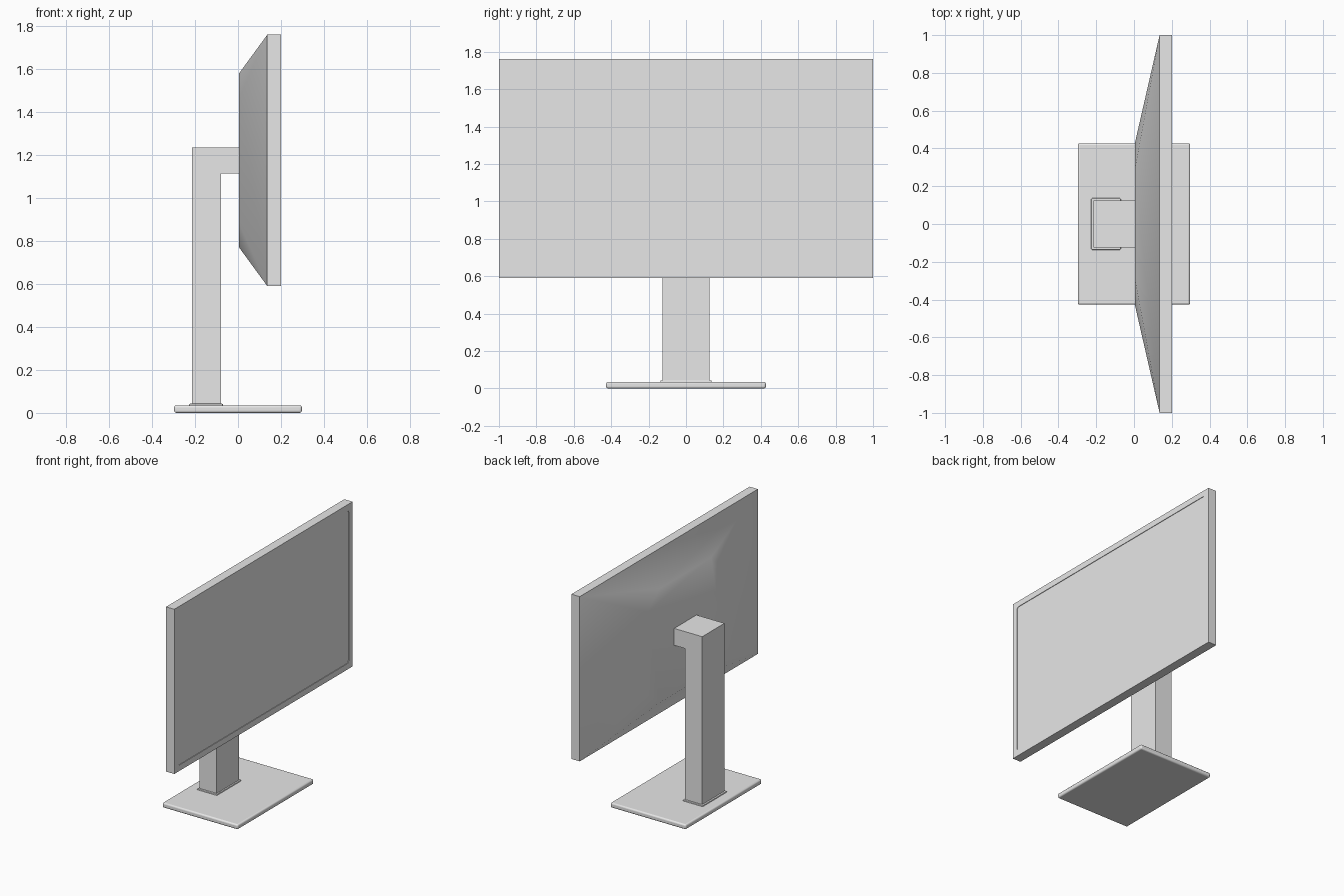
import bpy, bmesh, math
from mathutils import Vector

cube = bpy.data.objects.get("Cube")
if cube:
    bpy.data.objects.remove(cube, do_unlink=True)


def make_material(name, colour):
    mat = bpy.data.materials.new(name)
    mat.use_nodes = True
    mat.diffuse_color = colour
    mat.node_tree.nodes["Principled BSDF"].inputs["Base Color"].default_value = colour
    return mat


GREY = make_material("light grey", (0.8, 0.8, 0.8, 1))


def finish(name, bm):
    bmesh.ops.recalc_face_normals(bm, faces=bm.faces[:])
    mesh = bpy.data.meshes.new(name)
    bm.to_mesh(mesh)
    bm.free()
    mesh.materials.append(GREY)
    obj = bpy.data.objects.new(name, mesh)
    bpy.context.collection.objects.link(obj)
    return obj


def box(name, low, high):
    low, high = Vector(low), Vector(high)
    bm = bmesh.new()
    bmesh.ops.create_cube(bm, size=1)
    bmesh.ops.scale(bm, vec=high - low, verts=bm.verts[:])
    bmesh.ops.translate(bm, vec=(low + high) / 2, verts=bm.verts[:])
    return finish(name, bm)


def bevel(obj, width, segments):
    mod = obj.modifiers.new("rounded edges", "BEVEL")
    mod.width = width
    mod.segments = segments


def smooth(obj, degrees):
    bpy.ops.object.select_all(action="DESELECT")
    obj.select_set(True)
    bpy.context.view_layer.objects.active = obj
    bpy.ops.object.shade_smooth_by_angle(angle=math.radians(degrees))


# Shared dimensions
BOTTOM, TOP = 0.59, 1.76
MID = (BOTTOM + TOP) / 2
BACK, FRONT = 0.135, 0.20
SHELL_X = 0.005
HALF_WIDTH = 0.125

# Base plate, foot collar and lower column
base = box("base_plate", (-0.297, -0.427, 0), (0.297, 0.427, 0.035))
bevel(base, 0.01, 3)
smooth(base, 40)
collar = box("foot_collar", (-0.227, -0.137, 0.03), (-0.07, 0.137, 0.043))
bevel(collar, 0.005, 2)
box("lower_column", (-0.215, -HALF_WIDTH, 0.035), (-0.08, HALF_WIDTH, 0.72))

# Upper column bending forward to carry the display
profile = [(-0.215, 0.72), (-0.08, 0.72), (-0.08, 1.115),
           (SHELL_X, 1.115), (SHELL_X, 1.235), (-0.215, 1.235)]
bm = bmesh.new()
side = bm.faces.new([bm.verts.new((x, -HALF_WIDTH, z)) for x, z in profile])
solid = bmesh.ops.extrude_face_region(bm, geom=[side])["geom"]
bmesh.ops.translate(bm, vec=(0, 2 * HALF_WIDTH, 0),
                    verts=[v for v in solid if isinstance(v, bmesh.types.BMVert)])
finish("upper_arm", bm)

# Display frame with a shallow round-cornered recess for the screen
frame = box("display_frame", (BACK, -1, BOTTOM), (FRONT, 1, TOP))
rim = 0.042
cutter = box("screen_cutter", (FRONT - 0.004, rim - 1, BOTTOM + rim),
             (FRONT + 0.05, 1 - rim, TOP - rim))
bm = bmesh.new()
bm.from_mesh(cutter.data)
corners = [e for e in bm.edges
           if abs(e.verts[0].co.x - e.verts[1].co.x) > 0.01]
bmesh.ops.bevel(bm, geom=corners, offset=0.018, segments=4, profile=0.5,
                affect="EDGES")
bm.to_mesh(cutter.data)
bm.free()
cutter.hide_render = True
cutter.hide_viewport = True
recess = frame.modifiers.new("screen recess", "BOOLEAN")
recess.operation = "DIFFERENCE"
recess.solver = "EXACT"
recess.object = cutter

# Back shell tapering from the frame to an octagonal rear panel
bm = bmesh.new()
for sy in (-1, 1):
    for sz in (-1, 1):
        bm.verts.new((BACK, sy * 0.998, MID + sz * (MID - BOTTOM - 0.002)))
        bm.verts.new((SHELL_X, sy * 0.29, MID + sz * 0.405))
        bm.verts.new((SHELL_X, sy * 0.43, MID + sz * 0.29))
bmesh.ops.convex_hull(bm, input=bm.verts[:])
bmesh.ops.dissolve_limit(bm, angle_limit=0.01, verts=bm.verts[:], edges=bm.edges[:])
shell = finish("back_shell", bm)
smooth(shell, 45)
